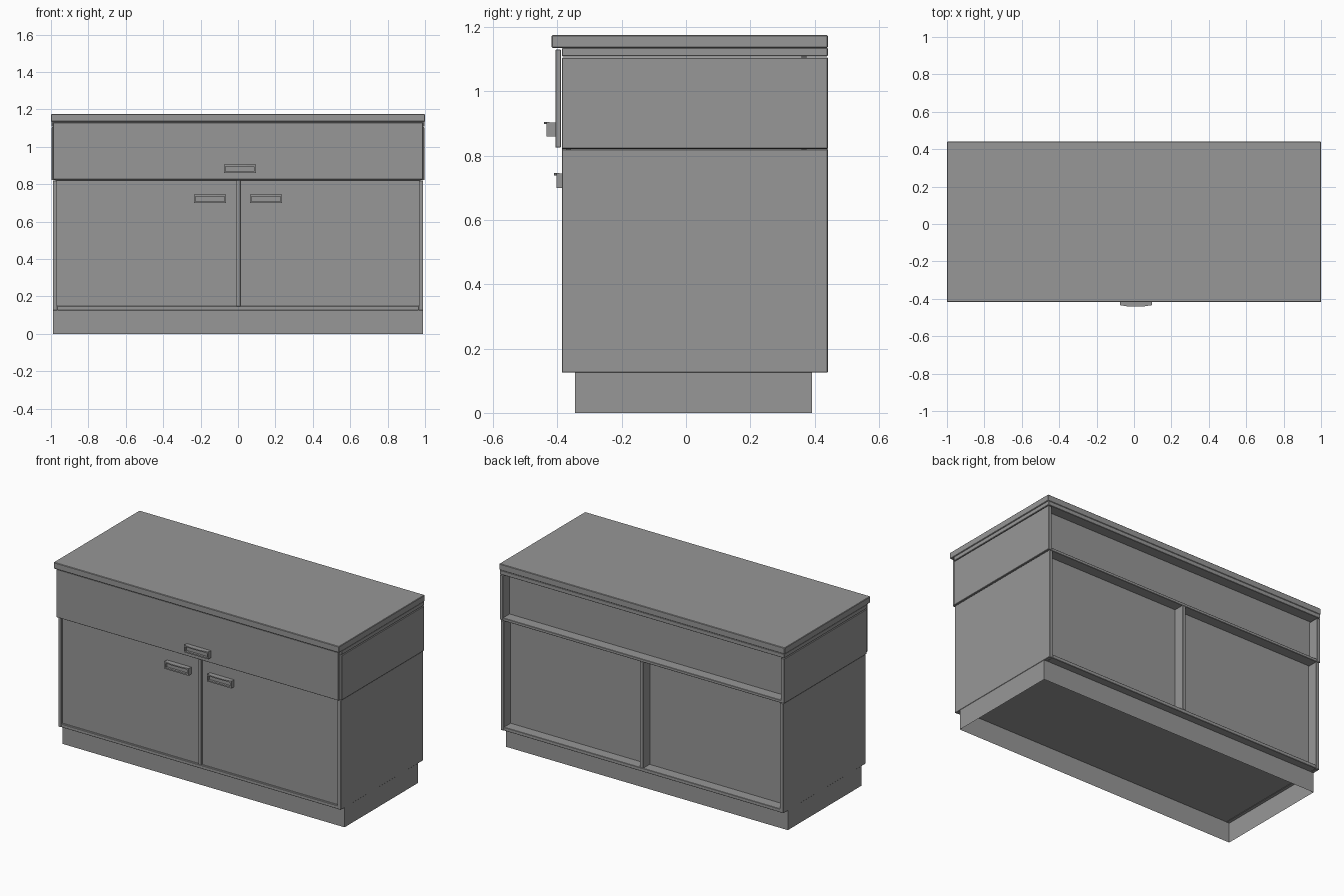
import bpy, bmesh

if "Cube" in bpy.data.objects:
    bpy.data.objects.remove(bpy.data.objects["Cube"])

# Dark grey finish shared by every part
grey = bpy.data.materials.new("dark_grey")
grey.diffuse_color = (0.31, 0.31, 0.31, 1)
grey.use_nodes = True
grey.node_tree.nodes["Principled BSDF"].inputs["Base Color"].default_value = grey.diffuse_color


def finish(name, bm, bevel=0.0):
    bmesh.ops.recalc_face_normals(bm, faces=bm.faces)
    mesh = bpy.data.meshes.new(name)
    bm.to_mesh(mesh)
    bm.free()
    mesh.materials.append(grey)
    ob = bpy.data.objects.new(name, mesh)
    bpy.context.collection.objects.link(ob)
    if bevel:
        mod = ob.modifiers.new("edge_bevel", "BEVEL")
        mod.width = bevel
        mod.segments = 1
    return ob


def box_bm(x, y, z):
    bm = bmesh.new()
    bmesh.ops.create_cube(bm, size=1)
    for v in bm.verts:
        v.co = [r[0] if c < 0 else r[1] for c, r in zip(v.co, (x, y, z))]
    return bm


def box(name, x, y, z, bevel=0.002):
    return finish(name, box_bm(x, y, z), bevel)


FRONT, BACK, DOOR = -0.386, 0.441, -0.374

# Worktop and the board beneath it
box("worktop", (-1, 1), (-0.418, BACK), (1.135, 1.175), 0.003)
box("top_board", (-0.997, 0.997), (FRONT, BACK), (1.109, 1.135))

# Drawer case: sides, floor, recessed back and drawer front
for side, s in (("left", -1), ("right", 1)):
    box(side + "_upper_side", sorted((s * 0.974, s * 0.997)), (FRONT, BACK), (0.822, 1.105))
    box(side + "_lower_side", sorted((s * 0.967, s * 0.990)), (FRONT, BACK), (0.125, 0.819))
box("drawer_case_floor", (-0.975, 0.975), (FRONT, BACK), (0.820, 0.838))
box("upper_back_panel", (-0.975, 0.975), (0.36, 0.375), (0.836, 1.111), 0)
box("drawer_front", (-0.988, 0.988), (-0.406, -0.389), (0.825, 1.130))

# Lower cupboard: floor, divider, back and doors
box("cupboard_floor", (-0.968, 0.968), (FRONT, BACK), (0.126, 0.148))
box("divider", (-0.009, 0.014), (FRONT, BACK), (0.147, 0.821))
for side, x in (("left", (-0.967, -0.009)), ("right", (0.014, 0.967))):
    box(side + "_door", x, (DOOR, DOOR + 0.016), (0.148, 0.820), 0)
    box(side + "_back_panel", x, (0.36, 0.375), (0.147, 0.821), 0)

# Plinth: thin open skirt
bm = box_bm((-0.988, 0.988), (-0.345, 0.392), (0, 0.127))
bmesh.ops.delete(bm, geom=[f for f in bm.faces if abs(f.normal.z) > 0.5], context="FACES_ONLY")
finish("plinth", bm)


# Handles: block with a pocket in its face and a bowed lip along the top
def handle(name, cx, z, base):
    bm = box_bm((cx - 0.085, cx + 0.085), (base - 0.029, base), (z, z + 0.044))
    face = min(bm.faces, key=lambda f: f.calc_center_median().y)
    bmesh.ops.inset_region(bm, faces=[face], thickness=0.012)
    pocket = bmesh.ops.extrude_face_region(bm, geom=[face])["geom"]
    bmesh.ops.translate(bm, vec=(0, 0.014, 0),
                        verts=[g for g in pocket if isinstance(g, bmesh.types.BMVert)])
    if face.is_valid:
        bm.faces.remove(face)
    finish(name, bm)
    bm = bmesh.new()
    outline = [(-0.085, 0.02), (-0.085, 0.029), (-0.035, 0.037), (0.035, 0.037),
               (0.085, 0.029), (0.085, 0.02)]
    f = bm.faces.new([bm.verts.new((cx + x, base - y, z + 0.039)) for x, y in outline])
    top = bmesh.ops.extrude_face_region(bm, geom=[f])["geom"]
    bmesh.ops.translate(bm, vec=(0, 0, 0.007),
                        verts=[g for g in top if isinstance(g, bmesh.types.BMVert)])
    finish(name + "_lip", bm)


handle("drawer_handle", 0.01, 0.859, -0.405)
handle("left_door_handle", -0.15, 0.70, DOOR)
handle("right_door_handle", 0.15, 0.70, DOOR)
